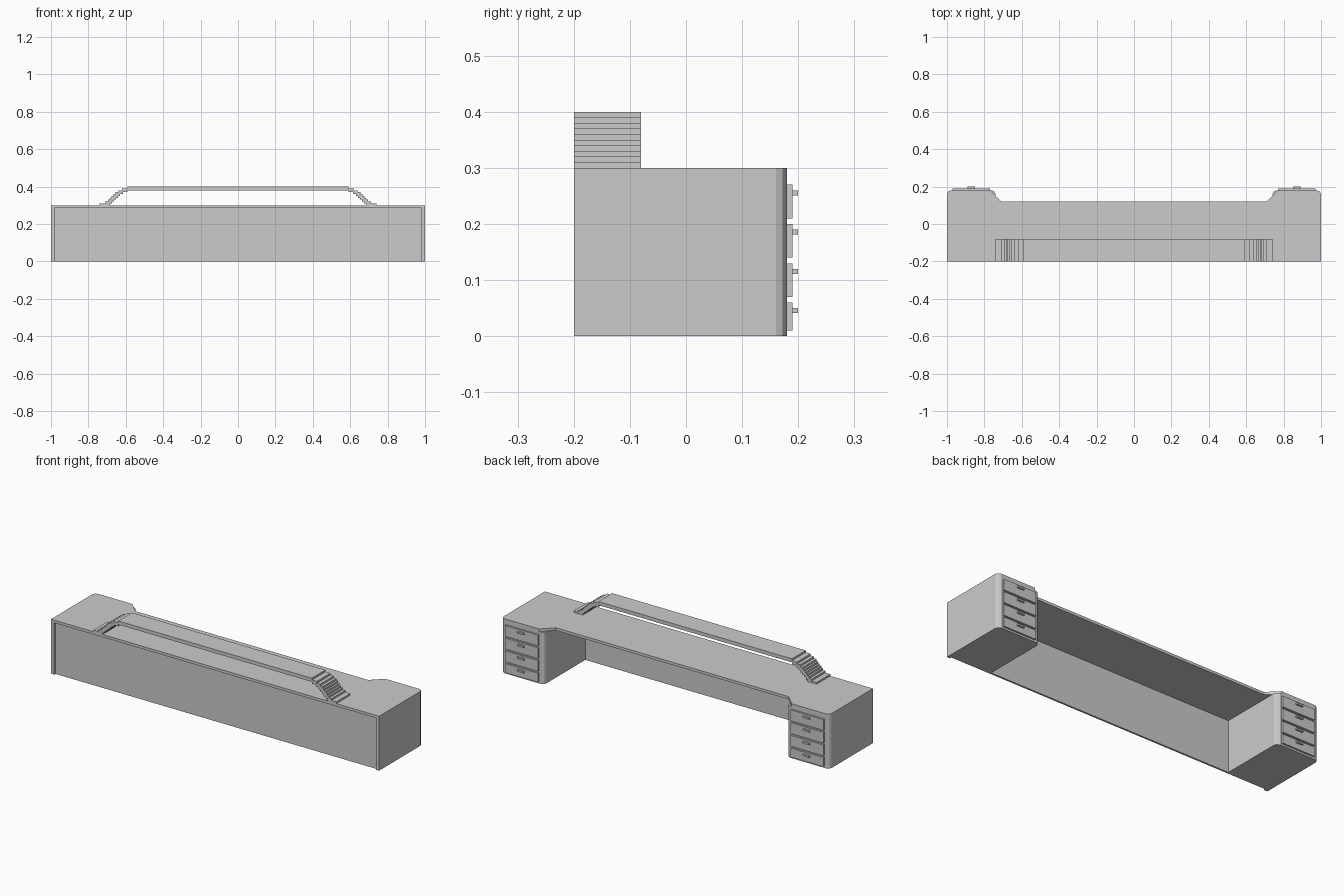
import bpy, bmesh

if "Cube" in bpy.data.objects:
    bpy.data.objects.remove(bpy.data.objects["Cube"])


def prism(name, outline, lo, hi, axis="z"):
    """Extrude a 2D outline between lo and hi, along z (xy outline) or y (xz outline)."""
    bm = bmesh.new()
    pts = [(a, b, lo) if axis == "z" else (a, lo, b) for a, b in outline]
    face = bm.faces.new([bm.verts.new(p) for p in pts])
    new = bmesh.ops.extrude_face_region(bm, geom=[face])["geom"]
    shift = (0, 0, hi - lo) if axis == "z" else (0, hi - lo, 0)
    bmesh.ops.translate(bm, vec=shift, verts=[g for g in new if isinstance(g, bmesh.types.BMVert)])
    bmesh.ops.recalc_face_normals(bm, faces=bm.faces)
    mesh = bpy.data.meshes.new(name)
    bm.to_mesh(mesh)
    bm.free()
    ob = bpy.data.objects.new(name, mesh)
    bpy.context.collection.objects.link(ob)
    return ob


def box(name, x0, x1, y0, y1, z0, z1):
    return prism(name, [(x0, y0), (x1, y0), (x1, y1), (x0, y1)], z0, z1)


def mirrored(half):
    """Complete a right-hand outline with its reflection in x."""
    return half + [(-a, b) for a, b in reversed(half)]


# desk top with clipped outer corners and a recessed sitting edge
prism("desk_top", mirrored([(1, -0.2), (1, 0.16), (0.994, 0.172), (0.98, 0.18),
                            (0.77, 0.18), (0.71, 0.12)]), 0.285, 0.3)

# recessed front panel
box("front_panel", -0.98, 0.98, -0.19, -0.18, 0, 0.285)

# drawer pedestals, outer end strips, drawers and pulls
for s, side in ((1, "right"), (-1, "left")):
    ped = [(0.74, -0.19), (0.98, -0.19), (0.98, -0.2), (1, -0.2), (1, 0.16),
           (0.994, 0.172), (0.98, 0.18), (0.76, 0.18), (0.746, 0.172), (0.74, 0.16)]
    prism("pedestal_" + side, [(s * x, y) for x, y in ped], 0, 0.285)
    for i, (z0, z1) in enumerate(((0.01, 0.06), (0.07, 0.13), (0.14, 0.20), (0.21, 0.27))):
        c = s * 0.87
        box(f"drawer_{side}_{i}", c - 0.1, c + 0.1, 0.18, 0.19, z0, z1)
        box(f"drawer_pull_{side}_{i}", c - 0.02, c + 0.02, 0.19, 0.2,
            0.041 + 0.07 * i, 0.05 + 0.07 * i)

# raised shelf: a stepped ramp at each end carrying a long flat slab
outer = [0.74, 0.71, 0.695, 0.685, 0.675, 0.665, 0.655, 0.64, 0.62, 0.59]
inner = [0.685, 0.675, 0.662, 0.651, 0.641, 0.63, 0.615, 0.59]
half = []
for i, x in reversed(list(enumerate(inner))):
    half += [(x, 0.31 + 0.01 * i), (x, 0.3 + 0.01 * i)]
for i, x in enumerate(outer):
    half += [(x, 0.3 + 0.01 * i), (x, 0.31 + 0.01 * i)]
prism("raised_shelf", mirrored(half), -0.2, -0.08, axis="y")
